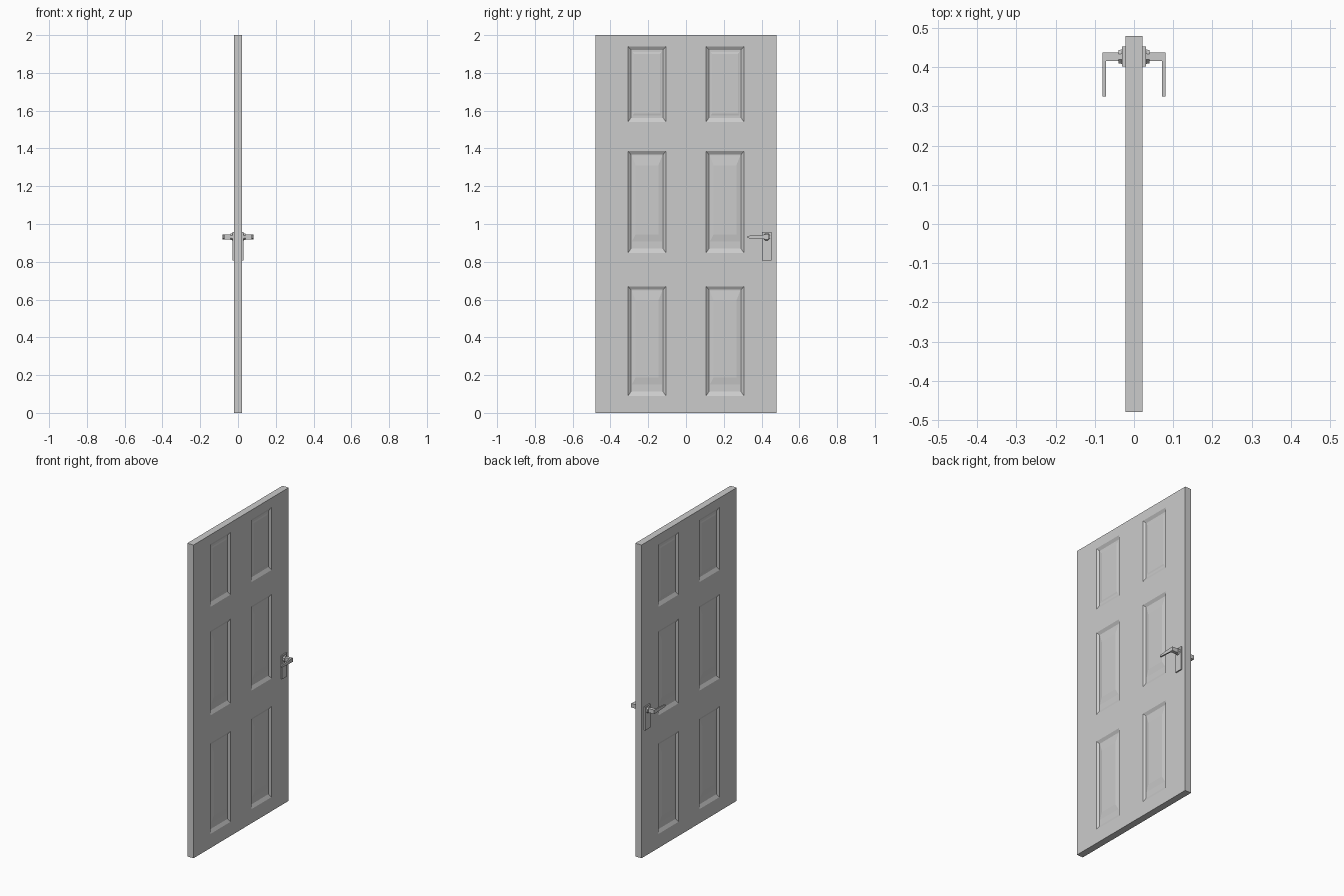
import bpy, bmesh, math
from mathutils import Matrix

if "Cube" in bpy.data.objects:
    bpy.data.objects.remove(bpy.data.objects["Cube"])

T = 0.022                                                 # half thickness of the slab
YS = [-0.48, -0.307, -0.106, 0.106, 0.307, 0.48]          # stile lines
ZS = [0, 0.09, 0.67, 0.847, 1.386, 1.54, 1.94, 2.0]       # rail lines


def finish(bm, name):
    """Turn one side into an object and mirror it across the door plane."""
    bmesh.ops.remove_doubles(bm, verts=bm.verts, dist=1e-5)
    bmesh.ops.recalc_face_normals(bm, faces=bm.faces)
    mesh = bpy.data.meshes.new(name)
    bm.to_mesh(mesh)
    bm.free()
    ob = bpy.data.objects.new(name, mesh)
    bpy.context.collection.objects.link(ob)
    mod = ob.modifiers.new("both_sides", 'MIRROR')
    mod.use_axis[0] = True
    mod.merge_threshold = 1e-4
    return ob


def quad(bm, pts):
    return bm.faces.new([bm.verts.new(p) for p in pts])


def rect(x, y0, y1, z0, z1):
    return [(x, y0, z0), (x, y1, z0), (x, y1, z1), (x, y0, z1)]


def panel(bm, y0, y1, z0, z1, raised):
    """Sunken moulding with a bevelled field: (inset y, top, bottom, x)."""
    steps = [(0, 0, 0, T), (0.015, 0.018, 0.022, T - 0.011)]
    if raised:
        steps += [(0.02, 0.024, 0.06, T - 0.011), (0.04, 0.075, 0.098, T - 0.006)]
    else:
        steps += [(0.025, 0.03, 0.035, T - 0.011), (0.032, 0.04, 0.045, T - 0.009)]
    rings = [rect(x, y0 + dy, y1 - dy, z0 + db, z1 - dt) for dy, dt, db, x in steps]
    for a, b in zip(rings, rings[1:]):
        for i in range(4):
            j = (i + 1) % 4
            quad(bm, [a[i], a[j], b[j], b[i]])
    quad(bm, rings[-1])


# Door slab with six panels
bm = bmesh.new()
for i, (y0, y1) in enumerate(zip(YS, YS[1:])):
    for k, (z0, z1) in enumerate(zip(ZS, ZS[1:])):
        if i % 2 and k % 2:
            panel(bm, y0, y1, z0, z1, k < 5)
        else:
            quad(bm, rect(T, y0, y1, z0, z1))
# Slab rim
for y0, y1 in zip(YS, YS[1:]):
    for z in (0, 2):
        quad(bm, [(0, y0, z), (0, y1, z), (T, y1, z), (T, y0, z)])
for z0, z1 in zip(ZS, ZS[1:]):
    for y in (-0.48, 0.48):
        quad(bm, [(0, y, z0), (0, y, z1), (T, y, z1), (T, y, z0)])
finish(bm, "door_slab")


def box(bm, x0, x1, y0, y1, z0, z1):
    m = Matrix.Translation(((x0 + x1) / 2, (y0 + y1) / 2, (z0 + z1) / 2))
    m = m @ Matrix.Diagonal((x1 - x0, y1 - y0, z1 - z0, 1))
    return bmesh.ops.create_cube(bm, size=1, matrix=m)["verts"]


# Lock plate
bm = bmesh.new()
box(bm, T - 0.002, 0.03, 0.402, 0.453, 0.808, 0.958)
finish(bm, "lock_plate")

# Rosette around the spindle
bm = bmesh.new()
rot = Matrix.Translation((0.033, 0.427, 0.932)) @ Matrix.Rotation(math.pi / 2, 4, 'Y') \
    @ Matrix.Rotation(math.pi / 8, 4, 'Z')
bmesh.ops.create_cone(bm, cap_ends=True, segments=8, radius1=0.021, radius2=0.018,
                      depth=0.014, matrix=rot)
finish(bm, "rosette")

# Spindle
bm = bmesh.new()
box(bm, 0.036, 0.08, 0.416, 0.437, 0.919, 0.945)
finish(bm, "handle_spindle")

# Lever, tapering towards its tip
bm = bmesh.new()
for v in box(bm, 0.072, 0.081, 0.325, 0.437, 0.919, 0.945):
    if v.co.y < 0.4:
        v.co.z = 0.931 + (0.006 if v.co.z > 0.932 else -0.006)
finish(bm, "handle_lever")
